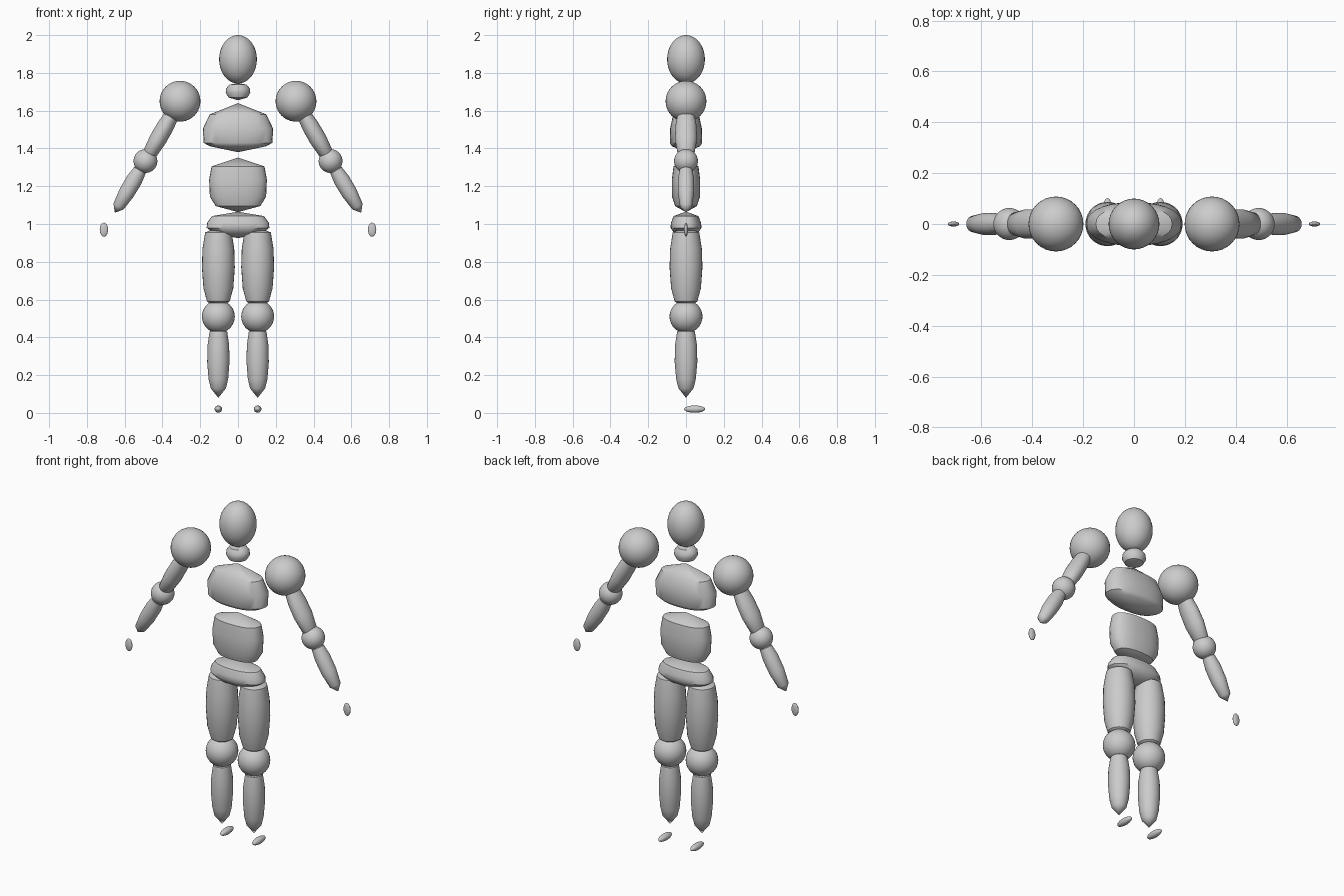
import bpy, bmesh, math
from mathutils import Vector

if "Cube" in bpy.data.objects:
    bpy.data.objects.remove(bpy.data.objects["Cube"])

SEG = 28


def finish(bm, name, angle=40):
    bmesh.ops.recalc_face_normals(bm, faces=bm.faces)
    me = bpy.data.meshes.new(name)
    bm.to_mesh(me)
    bm.free()
    ob = bpy.data.objects.new(name, me)
    bpy.context.collection.objects.link(ob)
    bpy.ops.object.select_all(action='DESELECT')
    ob.select_set(True)
    bpy.context.view_layer.objects.active = ob
    bpy.ops.object.shade_smooth_by_angle(angle=math.radians(angle))
    return ob


def ellipsoid(name, center, radii):
    bm = bmesh.new()
    bmesh.ops.create_uvsphere(bm, u_segments=32, v_segments=20, radius=1)
    for v in bm.verts:
        v.co = Vector(center) + Vector([c * r for c, r in zip(v.co, radii)])
    return finish(bm, name)


def loft(name, start, end, rings, power=2.0):
    """Pointed body from start to end; rings are (fraction, side radius, depth radius)."""
    a, b = Vector(start), Vector(end)
    depth = Vector((0, 1, 0))
    side = depth.cross((b - a).normalized())
    bm = bmesh.new()
    loops = []
    for t, rs, rd in rings:
        loop = []
        for i in range(SEG):
            ang = 2 * math.pi * i / SEG
            c, s = math.cos(ang), math.sin(ang)
            c = math.copysign(abs(c) ** (2 / power), c)
            s = math.copysign(abs(s) ** (2 / power), s)
            loop.append(bm.verts.new(a.lerp(b, t) + side * c * rs + depth * s * rd))
        loops.append(loop)
    tips = bm.verts.new(a), bm.verts.new(b)
    for i in range(SEG):
        j = (i + 1) % SEG
        for lo, hi in zip(loops, loops[1:]):
            bm.faces.new((lo[i], lo[j], hi[j], hi[i]))
        bm.faces.new((tips[0], loops[0][j], loops[0][i]))
        bm.faces.new((tips[1], loops[-1][i], loops[-1][j]))
    return finish(bm, name)


def upright(name, x, top, bottom, rings, power=2.0):
    """Loft along z, with ring heights given as z values."""
    rr = [((z - top) / (bottom - top), rs, rd) for z, rs, rd in rings]
    return loft(name, (x, 0, top), (x, 0, bottom), rr, power)


# Head and neck
ellipsoid("head", (0, 0, 1.872), (0.1, 0.1, 0.128))
upright("neck", 0, 1.747, 1.655,
        [(1.738, 0.045, 0.045), (1.718, 0.062, 0.06), (1.695, 0.065, 0.062), (1.67, 0.05, 0.05)])

# Torso
upright("chest", 0, 1.64, 1.38,
        [(1.58, 0.15, 0.068), (1.505, 0.186, 0.084), (1.43, 0.182, 0.086), (1.412, 0.15, 0.075)], 2.3)
upright("waist", 0, 1.352, 1.063,
        [(1.305, 0.14, 0.066), (1.235, 0.153, 0.075), (1.145, 0.149, 0.074), (1.095, 0.118, 0.058)], 2.4)
upright("pelvis", 0, 1.065, 0.925,
        [(1.042, 0.138, 0.066), (1.005, 0.164, 0.08), (0.98, 0.166, 0.082), (0.95, 0.125, 0.062)], 2.3)

for s, tag in ((-1, "left"), (1, "right")):
    # Leg
    x = 0.104 * s
    upright("thigh_" + tag, x, 0.985, 0.55,
            [(0.955, 0.07, 0.07), (0.87, 0.084, 0.084), (0.77, 0.087, 0.087),
             (0.66, 0.079, 0.079), (0.59, 0.06, 0.06)])
    ellipsoid("knee_" + tag, (x, 0, 0.51), (0.087,) * 3)
    upright("shin_" + tag, x, 0.47, 0.08,
            [(0.43, 0.047, 0.047), (0.36, 0.057, 0.058), (0.27, 0.059, 0.06),
             (0.18, 0.052, 0.052), (0.13, 0.04, 0.04)])
    ellipsoid("foot_" + tag, (x, 0.046, 0.02), (0.02, 0.056, 0.019))

    # Arm
    ellipsoid("shoulder_" + tag, (0.307 * s, 0, 1.65), (0.108,) * 3)
    loft("upper_arm_" + tag, (0.325 * s, 0, 1.62), (0.49 * s, 0, 1.333),
         [(0.1, 0.036, 0.042), (0.35, 0.045, 0.056), (0.6, 0.046, 0.058), (0.88, 0.037, 0.044)])
    ellipsoid("elbow_" + tag, (0.49 * s, 0, 1.333), (0.063,) * 3)
    loft("forearm_" + tag, (0.505 * s, 0, 1.308), (0.652 * s, 0, 1.06),
         [(0.1, 0.035, 0.035), (0.3, 0.043, 0.043), (0.58, 0.042, 0.043), (0.87, 0.031, 0.032)])
    ellipsoid("hand_" + tag, (0.71 * s, 0, 0.97), (0.022, 0.01, 0.037))
